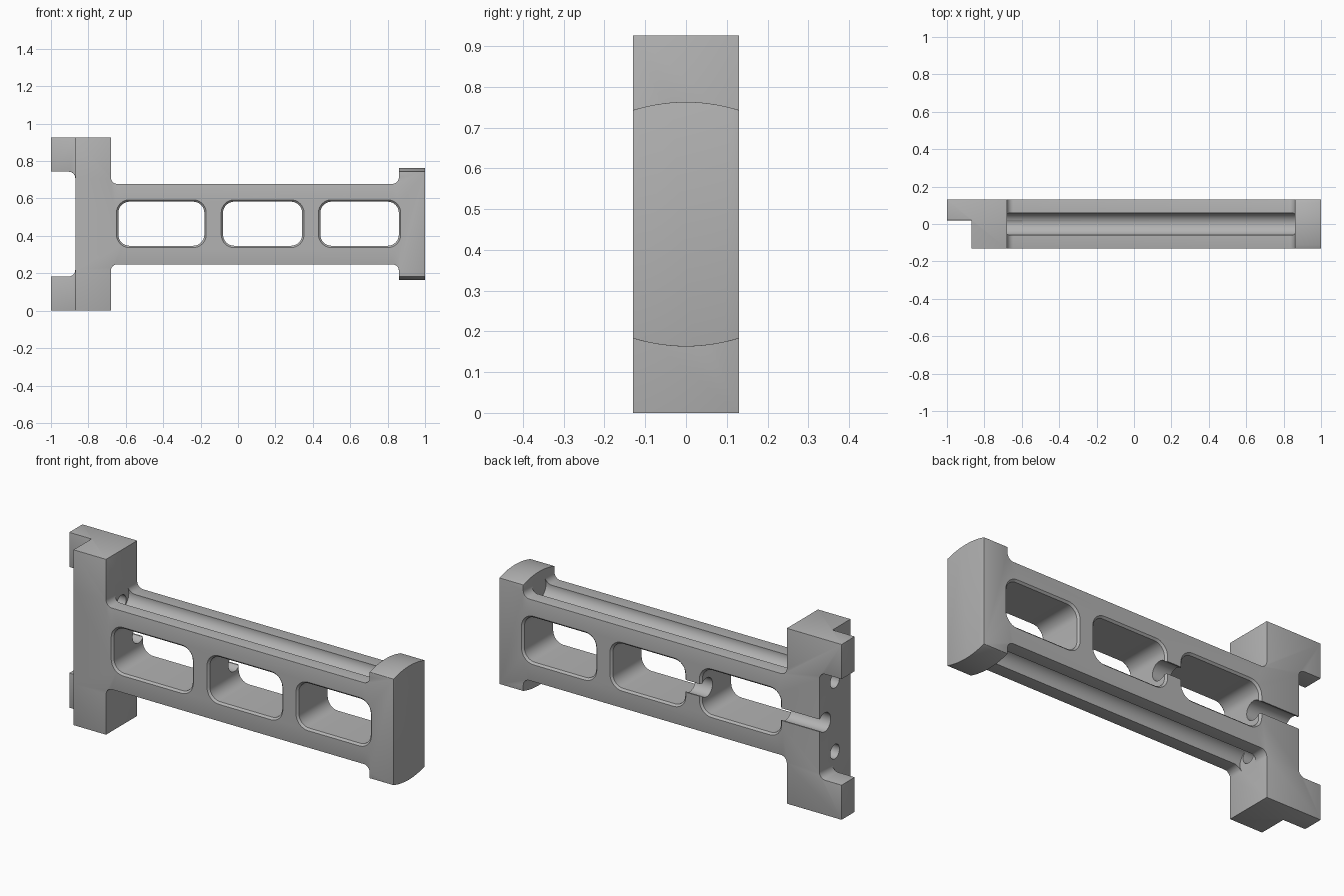
import bpy, bmesh, math
from mathutils import Vector

if "Cube" in bpy.data.objects:
    bpy.data.objects.remove(bpy.data.objects["Cube"])

MID = 0.463      # height of the horizontal symmetry plane
HALF = 0.13      # half thickness

grey = bpy.data.materials.new("plain grey")
grey.use_nodes = True
grey.diffuse_color = (0.45, 0.45, 0.45, 1)
grey.node_tree.nodes["Principled BSDF"].inputs["Base Color"].default_value = grey.diffuse_color


def loft(name, rings):
    """Closed solid through a list of matching point rings."""
    bm = bmesh.new()
    loops = [[bm.verts.new(p) for p in ring] for ring in rings]
    n = len(loops[0])
    for a, b in zip(loops, loops[1:]):
        for i in range(n):
            j = (i + 1) % n
            bm.faces.new((a[i], a[j], b[j], b[i]))
    bm.faces.new(loops[0])
    bm.faces.new(loops[-1])
    bmesh.ops.recalc_face_normals(bm, faces=bm.faces)
    mesh = bpy.data.meshes.new(name)
    bm.to_mesh(mesh)
    bm.free()
    obj = bpy.data.objects.new(name, mesh)
    bpy.context.collection.objects.link(obj)
    mesh.materials.append(grey)
    return obj


def along_y(name, pts, lo, hi):
    return loft(name, [[(x, y, z) for x, z in pts] for y in (lo, hi)])


def along_x(name, pts, lo, hi):
    return loft(name, [[(x, y, z) for y, z in pts] for x in (lo, hi)])


def rounded(corners, steps=8):
    """Outline from (x, z, radius) corners, square where the radius is 0."""
    out = []
    for i, (x, z, r) in enumerate(corners):
        p = Vector((x, z))
        if not r:
            out.append(p)
            continue
        a = (Vector(corners[i - 1][:2]) - p).normalized() * r
        b = (Vector(corners[(i + 1) % len(corners)][:2]) - p).normalized() * r
        for k in range(steps + 1):
            t = k / steps * math.pi / 2
            out.append(p + a * (1 - math.sin(t)) + b * (1 - math.cos(t)))
    return out


def rect(x0, x1, z0, z1, r=0):
    return rounded([(x0, z0, r), (x1, z0, r), (x1, z1, r), (x0, z1, r)])


def circle(y, z, r, n=32):
    return [(y + r * math.cos(i * math.tau / n), z + r * math.sin(i * math.tau / n))
            for i in range(n)]


cutters = []


def cut(obj, cutter):
    mod = obj.modifiers.new(cutter.name, "BOOLEAN")
    mod.operation = "DIFFERENCE"
    mod.solver = "EXACT"
    mod.object = cutter
    cutter.hide_render = True
    cutters.append(cutter)


# Beam outline: mounting flange with two tabs, rail body, end cap
upper = [(1, 0.30, 0), (0.86, 0.30, 0), (0.86, 0.215, 0.035), (-0.68, 0.215, 0.035),
         (-0.68, MID, 0), (-1, MID, 0), (-1, 0.28, 0), (-0.87, 0.28, 0.035)]
lower = [(x, -z, r) for x, z, r in reversed(upper)]
outline = rounded([(x, MID + z, r) for x, z, r in upper + lower])
beam = along_y("slotted_beam", outline, -HALF, HALF)

# Tabs only reach the rear half of the thickness
cut(beam, along_y("tab_step", rect(-1.1, -0.87, -0.1, 1.1), -0.3, 0.02))

# Crowned top and bottom of the end cap
for side in (1, -1):
    arch = [(y, MID + side * (0.30 - 1.18 * y * y))
            for y in [0.15 * (k / 8 - 1) for k in range(17)]]
    arch += [(0.15, MID + side * 0.5), (-0.15, MID + side * 0.5)]
    cut(beam, along_x("cap_crown", arch, 0.8, 1.1))

# Softened outer edges
bevel = beam.modifiers.new("edge_round", "BEVEL")
bevel.width = 0.01
bevel.segments = 3
bevel.limit_method = "ANGLE"
bevel.angle_limit = math.radians(50)

# Three windows with a small chamfer front and back
for x0, x1 in ((-0.64, -0.18), (-0.08, 0.343), (0.44, 0.86)):
    rings = []
    for y, d in ((-0.15, 0.03), (-0.12, 0), (0.12, 0), (0.15, 0.03)):
        ring = rect(x0 - d, x1 + d, 0.347 - d, 0.583 + d, 0.06 + d)
        rings.append([(x, y, z) for x, z in ring])
    cut(beam, loft("window", rings))

# Rod grooves along top and bottom, with holes through the flange
for side in (1, -1):
    cut(beam, along_x("rod_groove", circle(0, MID + side * 0.212, 0.06), -0.68, 0.86))
    cut(beam, along_x("rod_hole", circle(0, MID + side * 0.187, 0.038), -0.95, -0.6))

# Keyhole channel open to the back, through the flange and first divider
half_gap = math.asin(0.65)
keyhole = [(0.085 + 0.05 * math.cos(a), MID + 0.05 * math.sin(a))
           for a in [half_gap + (math.tau - 2 * half_gap) * k / 24 for k in range(25)]]
keyhole += [(0.2, MID - 0.0325), (0.2, MID + 0.0325)]
cut(beam, along_x("cable_channel", keyhole, -0.95, -0.03))

# Bake the modifiers, drop the cutters, shade smooth with sharp edges
bpy.ops.object.select_all(action="DESELECT")
bpy.context.view_layer.objects.active = beam
beam.select_set(True)
for mod in list(beam.modifiers):
    bpy.ops.object.modifier_apply(modifier=mod.name)
for cutter in cutters:
    bpy.data.objects.remove(cutter)
bpy.ops.object.shade_smooth_by_angle(angle=math.radians(35))
